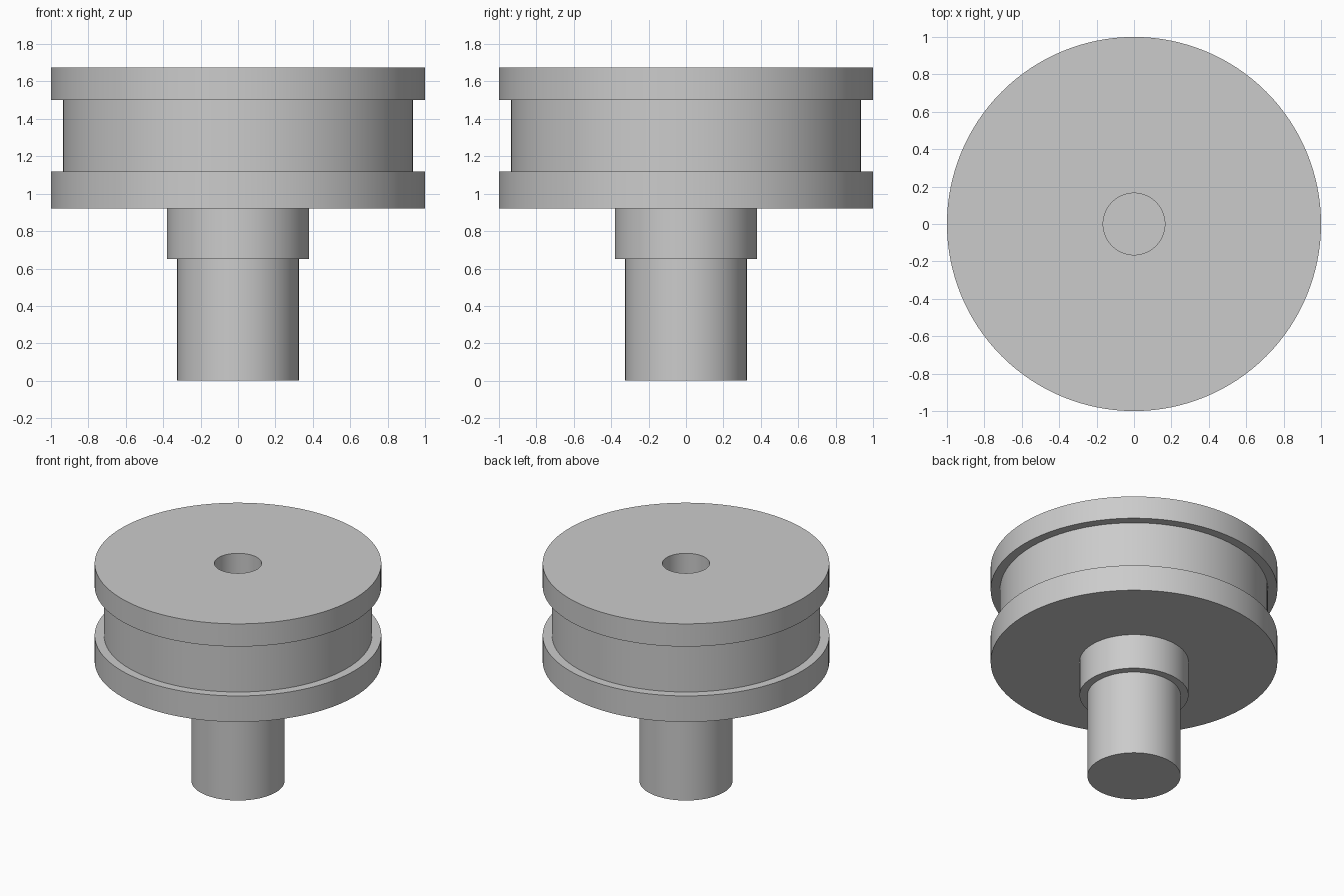
import bpy
import bmesh
import math

cube = bpy.data.objects.get("Cube")
if cube:
    bpy.data.objects.remove(cube, do_unlink=True)

SEGMENTS = 128

metal = bpy.data.materials.new("light_grey_metal")
metal.use_nodes = True
GREY = (0.6, 0.6, 0.6, 1.0)
metal.diffuse_color = GREY
metal.node_tree.nodes["Principled BSDF"].inputs["Base Color"].default_value = GREY


def turned_part(name, profile):
    """Spin a (radius, height) profile around the z axis."""
    bm = bmesh.new()
    verts = [bm.verts.new((r, 0, z)) for r, z in profile]
    edges = [bm.edges.new(pair) for pair in zip(verts, verts[1:])]
    bmesh.ops.spin(bm, geom=verts + edges, axis=(0, 0, 1), cent=(0, 0, 0),
                   angle=math.tau, steps=SEGMENTS, use_duplicate=False)
    bmesh.ops.remove_doubles(bm, verts=bm.verts, dist=0.0001)
    bmesh.ops.recalc_face_normals(bm, faces=bm.faces)
    mesh = bpy.data.meshes.new(name)
    bm.to_mesh(mesh)
    bm.free()
    mesh.materials.append(metal)
    obj = bpy.data.objects.new(name, mesh)
    bpy.context.collection.objects.link(obj)
    bpy.ops.object.select_all(action="DESELECT")
    obj.select_set(True)
    bpy.context.view_layer.objects.active = obj
    bpy.ops.object.shade_smooth_by_angle(angle=math.radians(30))
    return obj


# Shaft, collar, grooved wheel and centre bore turned as one solid
turned_part("grooved_wheel_with_shaft", [
    (0, 0), (0.325, 0),                 # shaft end
    (0.325, 0.65), (0.38, 0.65),        # collar shoulder
    (0.38, 0.92), (1, 0.92),            # lower flange
    (1, 1.12), (0.935, 1.12),           # groove floor
    (0.935, 1.5), (1, 1.5),             # upper flange
    (1, 1.675), (0.165, 1.675),         # top face
    (0.165, 0.92), (0, 0.92),           # blind bore
])
